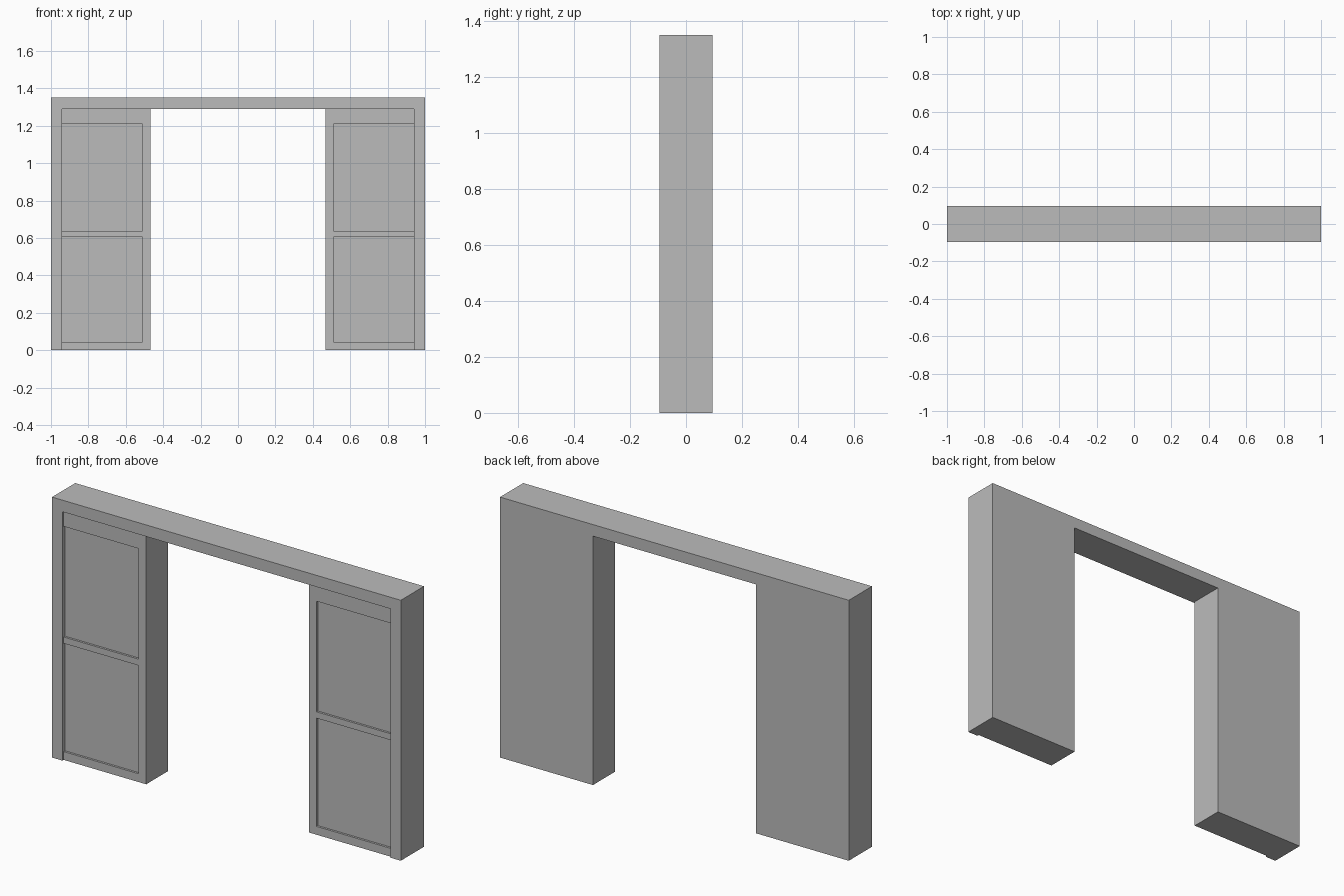
import bpy
import bmesh

cube = bpy.data.objects.get("Cube")
if cube:
    bpy.data.objects.remove(cube, do_unlink=True)

GREY = (0.5, 0.5, 0.5)
mat = bpy.data.materials.new("plain grey")
mat.use_nodes = True
mat.diffuse_color = (*GREY, 1)
mat.node_tree.nodes["Principled BSDF"].inputs["Base Color"].default_value = (*GREY, 1)

# Overall sizes
HALF, TOP = 1.0, 1.35
OPEN_X, OPEN_Z = 0.467, 1.29     # doorway half width and height
STILE_X = 0.94                   # inner edge of the outer casing
PANEL_X = 0.51                   # inner edge of the sunk panels
BACK, FRONT, RAIL_Y, PANEL_Y = 0.095, -0.095, -0.085, -0.074


def prism(name, outline, y_front, y_back):
    """Extrude an outline in x and z from y_front to y_back."""
    bm = bmesh.new()
    face = bm.faces.new([bm.verts.new((x, y_front, z)) for x, z in outline])
    grown = bmesh.ops.extrude_face_region(bm, geom=[face])["geom"]
    moved = [v for v in grown if isinstance(v, bmesh.types.BMVert)]
    bmesh.ops.translate(bm, verts=moved, vec=(0, y_back - y_front, 0))
    bmesh.ops.recalc_face_normals(bm, faces=bm.faces)
    mesh = bpy.data.meshes.new(name)
    bm.to_mesh(mesh)
    bm.free()
    mesh.materials.append(mat)
    obj = bpy.data.objects.new(name, mesh)
    bpy.context.collection.objects.link(obj)
    return obj


def arch(inner):
    """Square arch outline with the given inner half width."""
    half = [(HALF, TOP), (HALF, 0), (inner, 0), (inner, OPEN_Z)]
    return half + [(-x, z) for x, z in reversed(half)]


def rect(x0, x1, z0, z1):
    return [(x0, z0), (x1, z0), (x1, z1), (x0, z1)]


# Wall body with the doorway, and the raised casing on its front
prism("wall_body", arch(OPEN_X), PANEL_Y, BACK)
prism("outer_casing", arch(STILE_X), FRONT, PANEL_Y)

# Rails and inner stile that frame the sunk panels on each side
frame_parts = {
    "inner_stile": rect(OPEN_X, PANEL_X, 0, OPEN_Z),
    "bottom_rail": rect(PANEL_X, STILE_X, 0, 0.043),
    "middle_rail": rect(PANEL_X, STILE_X, 0.604, 0.637),
    "top_rail": rect(PANEL_X, STILE_X, 1.21, OPEN_Z),
}
for side, sign in (("left", 1), ("right", -1)):
    for part, outline in frame_parts.items():
        prism(f"{side}_{part}", [(sign * x, z) for x, z in outline], RAIL_Y, PANEL_Y)
